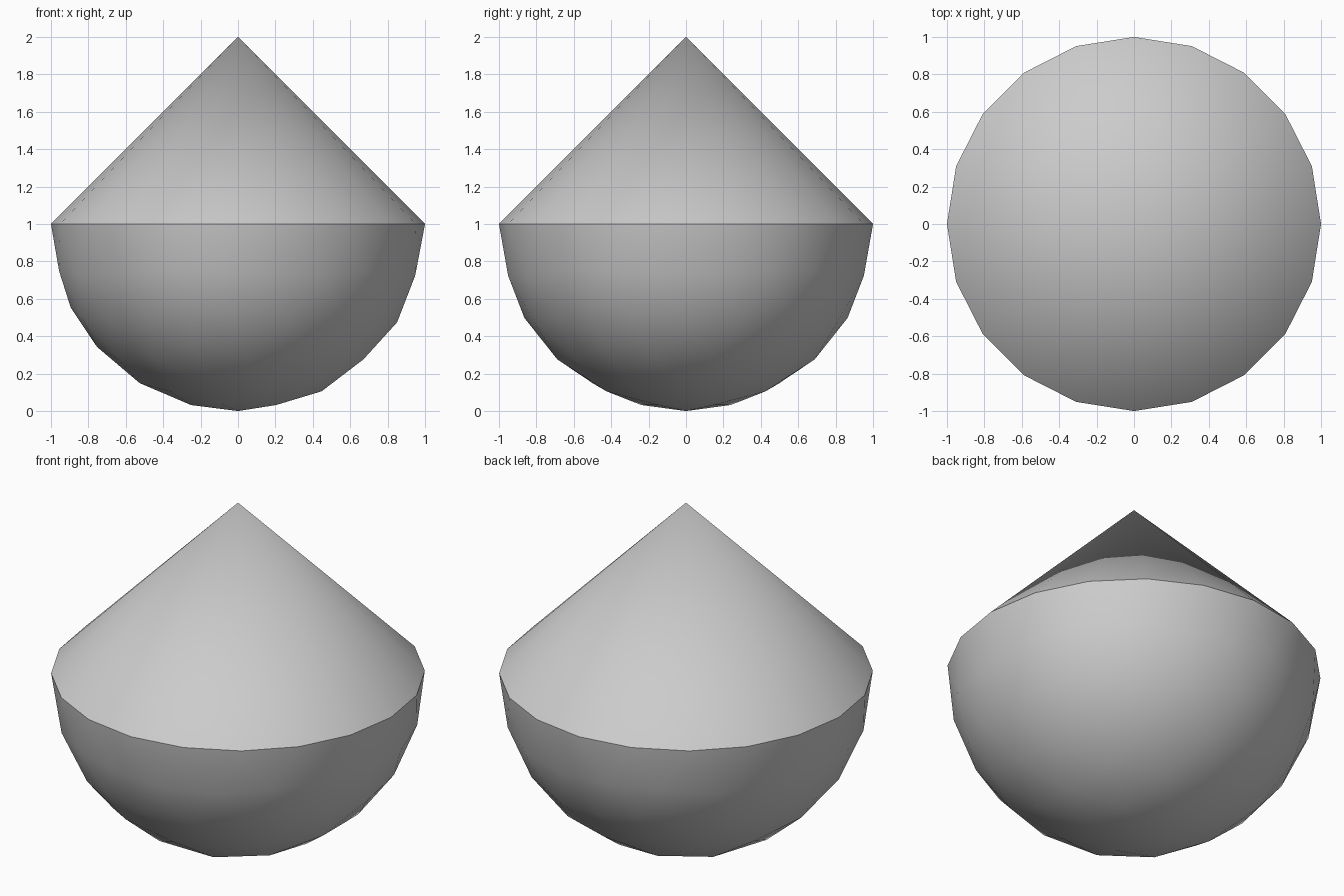
import bpy, bmesh, math
from mathutils import Matrix

if "Cube" in bpy.data.objects:
    bpy.data.objects.remove(bpy.data.objects["Cube"])

bm = bmesh.new()

# Rounded lower bowl: lower half of an icosphere, with a 20-sided rim
bmesh.ops.create_icosphere(bm, subdivisions=3, radius=1.0)
upper = [v for v in bm.verts if v.co.z > 0.01]
bmesh.ops.delete(bm, geom=upper, context='VERTS')

# Conical top: fan from the rim to the apex
rim = [e for e in bm.edges if e.is_boundary]
apex = bm.verts.new((0, 0, 1))
for e in rim:
    bm.faces.new((e.verts[0], e.verts[1], apex))
bmesh.ops.recalc_face_normals(bm, faces=bm.faces[:])

# Stand the model on the ground
bmesh.ops.transform(bm, matrix=Matrix.Translation((0, 0, 1)), verts=bm.verts[:])

mesh = bpy.data.meshes.new("cone_topped_bowl")
bm.to_mesh(mesh)
bm.free()
body = bpy.data.objects.new("cone_topped_bowl", mesh)
bpy.context.collection.objects.link(body)

# Smooth surfaces with a crisp rim
bpy.context.view_layer.objects.active = body
body.select_set(True)
bpy.ops.object.shade_smooth_by_angle(angle=math.radians(30))
